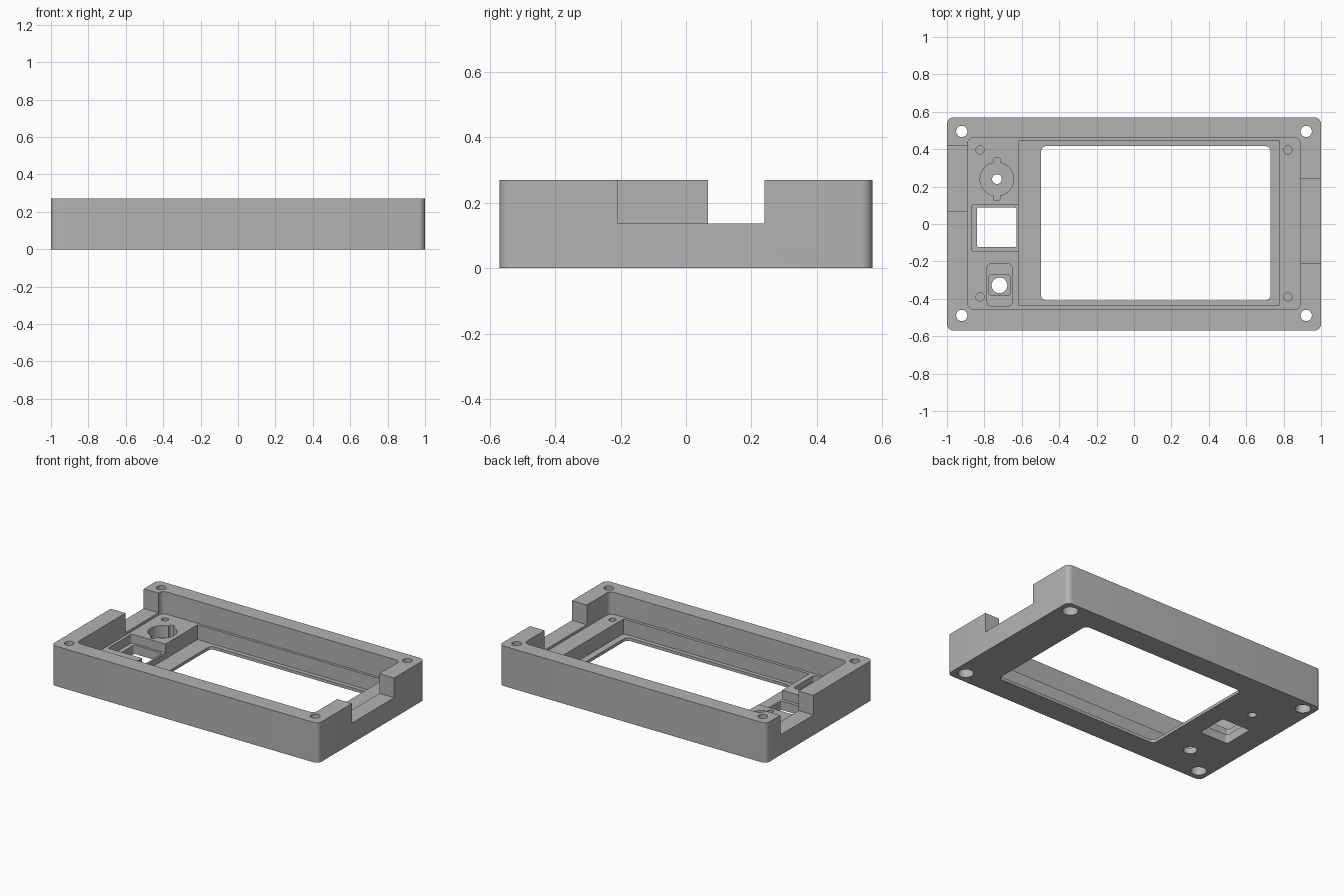
import bpy, bmesh, math

if "Cube" in bpy.data.objects:
    bpy.data.objects.remove(bpy.data.objects["Cube"], do_unlink=True)

grey = bpy.data.materials.new("light grey plastic")
grey.use_nodes = True
grey.diffuse_color = (0.45, 0.45, 0.45, 1)
grey.node_tree.nodes["Principled BSDF"].inputs["Base Color"].default_value = (0.45, 0.45, 0.45, 1)


def prism(name, outline, z0, z1):
    """Extrude a closed outline from z0 to z1."""
    bm = bmesh.new()
    base = bm.faces.new([bm.verts.new((x, y, z0)) for x, y in outline])
    top = bmesh.ops.extrude_face_region(bm, geom=[base])["geom"]
    verts = [v for v in top if isinstance(v, bmesh.types.BMVert)]
    bmesh.ops.translate(bm, verts=verts, vec=(0, 0, z1 - z0))
    bmesh.ops.recalc_face_normals(bm, faces=bm.faces)
    mesh = bpy.data.meshes.new(name)
    bm.to_mesh(mesh)
    bm.free()
    mesh.materials.append(grey)
    obj = bpy.data.objects.new(name, mesh)
    bpy.context.collection.objects.link(obj)
    return obj


def rounded(x0, x1, y0, y1, r=0.0, steps=6):
    """Rectangle outline with rounded corners."""
    if r == 0:
        return [(x0, y0), (x1, y0), (x1, y1), (x0, y1)]
    centres = [(x1 - r, y1 - r), (x0 + r, y1 - r), (x0 + r, y0 + r), (x1 - r, y0 + r)]
    return [(cx + r * math.cos(a), cy + r * math.sin(a))
            for k, (cx, cy) in enumerate(centres)
            for a in [(k + i / steps) * math.pi / 2 for i in range(steps + 1)]]


def circle(cx, cy, r, n=32):
    return [(cx + r * math.cos(math.tau * i / n), cy + r * math.sin(math.tau * i / n))
            for i in range(n)]


HEIGHT, SHELF, NOTCH, LIP = 0.27, 0.12, 0.137, 0.02
ABOVE, BELOW = 0.4, -0.1

case = prism("case_front_shell", rounded(-1, 1, -0.57, 0.57, 0.035), 0, HEIGHT)


def cut(outline, z0, z1=ABOVE):
    """Subtract a prism from the case."""
    cutter = prism("cutter", outline, z0, z1)
    cutter.hide_render = True
    mod = case.modifiers.new("cut", "BOOLEAN")
    mod.operation, mod.solver, mod.object = "DIFFERENCE", "EXACT", cutter
    bpy.context.view_layer.objects.active = case
    bpy.ops.object.modifier_apply(modifier=mod.name)
    mesh = cutter.data
    bpy.data.objects.remove(cutter, do_unlink=True)
    bpy.data.meshes.remove(mesh)


# Main cavity, and cable notches in the two end walls
cut(rounded(-0.89, 0.89, -0.457, 0.463, 0.035), SHELF)
cut(rounded(-1.1, -0.85, 0.067, 0.42), NOTCH)
cut(rounded(0.85, 1.1, -0.21, 0.24), NOTCH)

# Screen recess and window
cut(rounded(-0.615, 0.775, -0.437, 0.446), LIP)
cut(rounded(-0.497, 0.73, -0.409, 0.417, 0.03), BELOW)

# Square opening with its stepped seat, open towards the screen recess
cut(rounded(-0.87, -0.59, -0.147, 0.104, 0.015), 0.06)
cut(rounded(-0.84, -0.628, -0.123, 0.088, 0.012), BELOW)

# Round seat with two key slots and a centre hole
cut(circle(-0.733, 0.24, 0.09), 0.04)
cut(rounded(-0.75, -0.716, 0.127, 0.353, 0.008), 0.04)
cut(circle(-0.733, 0.24, 0.026), BELOW)

# Button pocket with an inner step and a hole
cut(rounded(-0.785, -0.652, -0.438, -0.214, 0.02), 0.08)
cut(rounded(-0.775, -0.663, -0.382, -0.27, 0.012), 0.04)
cut(circle(-0.719, -0.328, 0.042), BELOW)

# Corner bolt holes, counterbored underneath, and blind screw holes in the shelf
for sx in (-1, 1):
    for sy in (-1, 1):
        cut(circle(sx * 0.921, sy * 0.492 + 0.003, 0.03), BELOW)
        cut(circle(sx * 0.921, sy * 0.492 + 0.003, 0.048), BELOW, 0.08)
        cut(circle(sx * 0.823, sy * 0.393 + 0.003, 0.022, 24), 0.03)

# Smooth the rounded corners, keep hard edges sharp
bpy.ops.object.select_all(action="DESELECT")
case.select_set(True)
bpy.context.view_layer.objects.active = case
bpy.ops.object.shade_smooth_by_angle(angle=math.radians(30))
